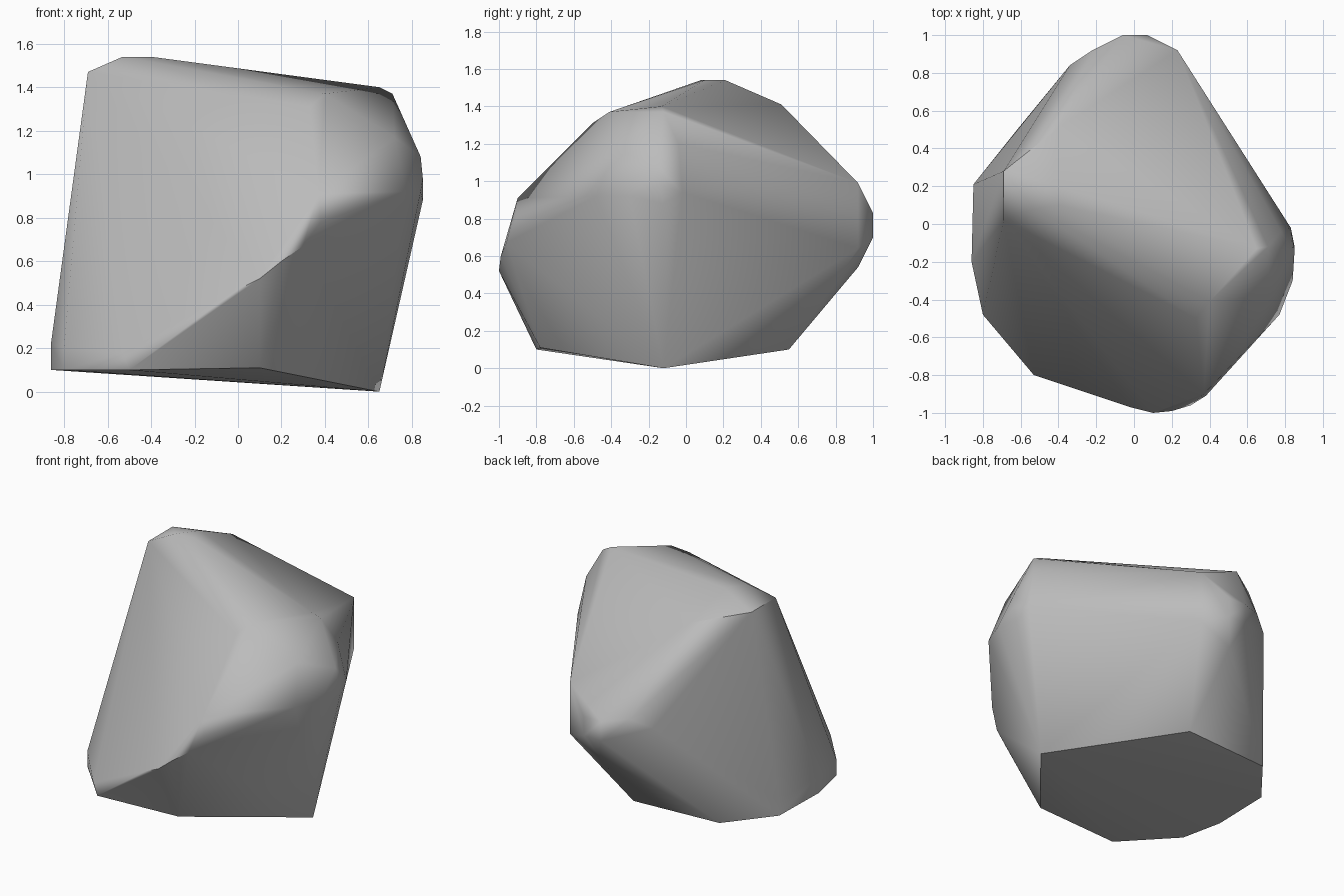
import bpy
import bmesh
from math import radians

default_cube = bpy.data.objects.get("Cube")
if default_cube:
    bpy.data.objects.remove(default_cube, do_unlink=True)


def make_material(name, colour):
    material = bpy.data.materials.new(name)
    material.use_nodes = True
    material.diffuse_color = colour
    shader = next(node for node in material.node_tree.nodes if node.type == "BSDF_PRINCIPLED")
    shader.inputs["Base Color"].default_value = colour
    shader.inputs["Roughness"].default_value = 0.9
    return material


def build_hull(name, corner_groups, material):
    """Wrap a tight chiselled skin around groups of corner points."""
    mesh = bpy.data.meshes.new(name)
    bm = bmesh.new()
    for group in corner_groups:
        for corner in group:
            bm.verts.new(corner)
    hull = bmesh.ops.convex_hull(bm, input=bm.verts[:])
    leftovers = {item for item in hull["geom_interior"] + hull["geom_unused"]
                 if isinstance(item, bmesh.types.BMVert)}
    bmesh.ops.delete(bm, geom=list(leftovers), context="VERTS")
    bmesh.ops.dissolve_limit(bm, angle_limit=radians(2), verts=bm.verts[:], edges=bm.edges[:])
    bmesh.ops.recalc_face_normals(bm, faces=bm.faces[:])
    bm.to_mesh(mesh)
    bm.free()
    mesh.materials.append(material)
    rock = bpy.data.objects.new(name, mesh)
    bpy.context.collection.objects.link(rock)
    return rock


# Underside outline, tilted down to one resting corner
base = [(.65, -.12, 0), (.01, .55, .1), (-.61, .51, .1), (-.85, .21, .1),
        (-.86, -.2, .1), (-.8, -.48, .1), (-.5, -.8, .1), (.1, -.78, .11)]

# Low left edge just above the underside
left_edge = [(-.85, .21, .2), (-.86, -.2, .22), (-.8, -.48, .2), (-.53, -.8, .18)]

# Rounded brow sweeping across the front
brow = [(-.02, -.97, .46), (.1, -1, .52), (.2, -.99, .6), (.3, -.96, .67),
        (.38, -.91, .78), (.37, -.9, .91), (.33, -.5, 1.31), (.4, -.41, 1.37)]

# Swollen shoulder on the left side of the stone
shoulder = [(.65, -.13, 1.4), (.71, -.12, 1.37), (.77, -.48, .92), (.84, -.3, .92),
            (.85, -.12, .88), (.85, -.14, .98), (.84, -.15, 1.08), (.83, -.02, .94),
            (.78, -.04, 1.2), (.72, -.38, 1.17)]

# Highest chiselled facets
crown = [(-.69, .02, 1.47), (-.69, .28, 1.47), (-.53, .08, 1.54),
         (-.4, .1, 1.54), (-.43, .21, 1.54), (-.4, .51, 1.41)]

# Blunt point at the back
tail = [(.23, .92, .64), (.23, .92, .99), (.07, 1, .7), (.07, 1, .83),
        (-.06, 1, .7), (-.06, 1, .83), (0, .92, .54), (-.22, .92, .86), (-.34, .84, .8)]

stone = make_material("stone_grey", (.5, .5, .5, 1))
boulder = build_hull("boulder", [base, left_edge, brow, shoulder, crown, tail], stone)

# Soft worn ridges with crisp edges around the underside
bpy.ops.object.select_all(action="DESELECT")
boulder.select_set(True)
bpy.context.view_layer.objects.active = boulder
bpy.ops.object.shade_smooth_by_angle(angle=radians(40))
weighted = boulder.modifiers.new("worn_ridges", "WEIGHTED_NORMAL")
weighted.keep_sharp = True
